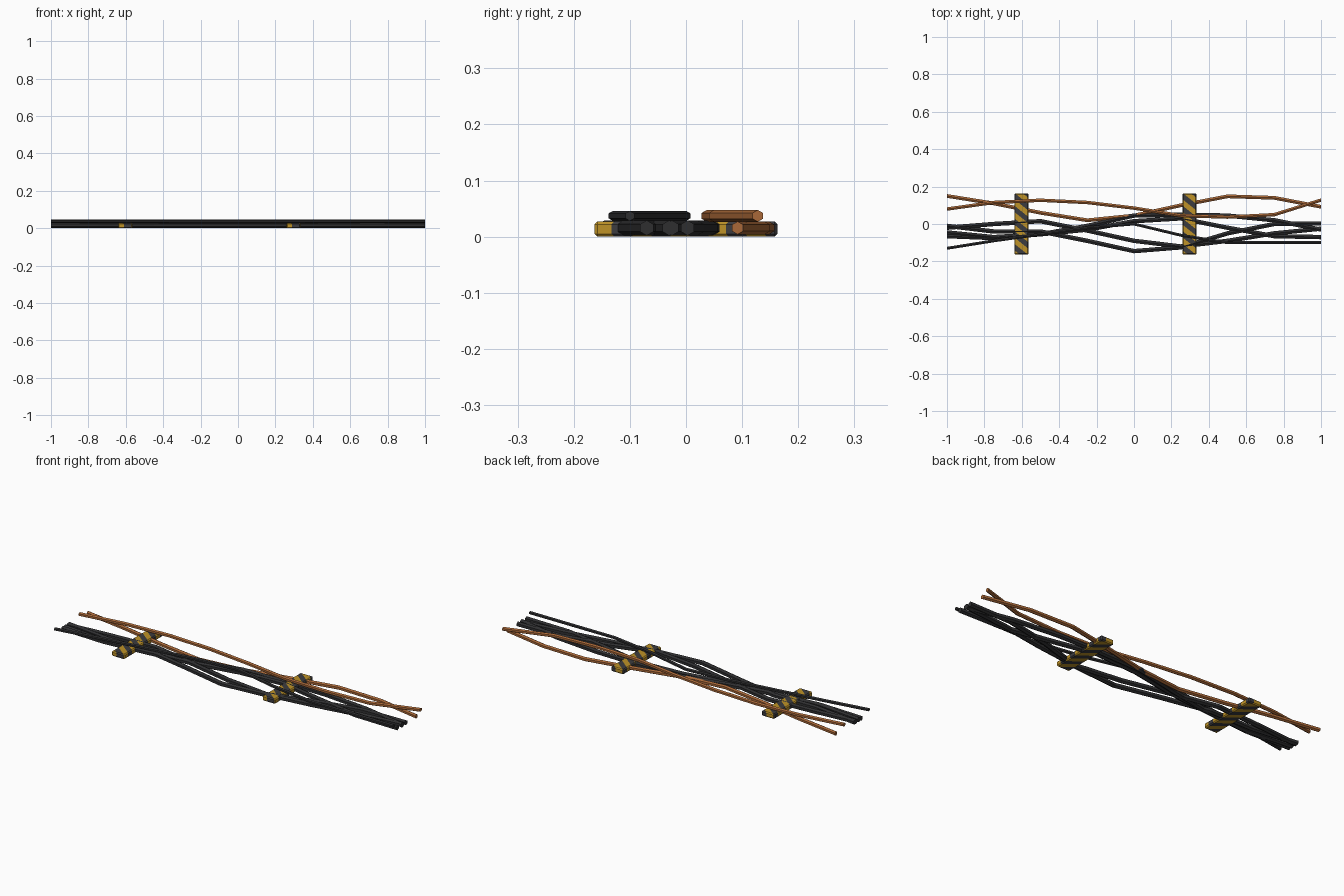
import bpy, bmesh, math
from mathutils import Vector

if "Cube" in bpy.data.objects:
    bpy.data.objects.remove(bpy.data.objects["Cube"])


def material(name, rgb):
    m = bpy.data.materials.new(name)
    m.diffuse_color = (*rgb, 1)
    m.use_nodes = True
    m.node_tree.nodes["Principled BSDF"].inputs["Base Color"].default_value = m.diffuse_color
    return m


BLACK = material("black rubber", (0.028, 0.028, 0.03))
COPPER = material("copper orange", (0.40, 0.14, 0.04))
YELLOW = material("hazard yellow", (0.52, 0.29, 0.02))
DARK = material("stripe dark grey", (0.045, 0.045, 0.05))


def finish(bm, name, mats):
    bmesh.ops.recalc_face_normals(bm, faces=bm.faces)
    me = bpy.data.meshes.new(name)
    bm.to_mesh(me)
    bm.free()
    for m in mats:
        me.materials.append(m)
    ob = bpy.data.objects.new(name, me)
    bpy.context.collection.objects.link(ob)
    return ob


# Six-sided cable: y positions every quarter unit along x, at one height
def cable(name, ys, z, r, mat):
    bm = bmesh.new()
    pts = [Vector((-1 + 0.25 * i, y, z)) for i, y in enumerate(ys)]
    rings = []
    for i, p in enumerate(pts):
        if 0 < i < len(pts) - 1:
            t = (pts[i + 1] - pts[i - 1]).normalized()
        else:
            t = Vector((1, 0, 0))
        side = Vector((-t.y, t.x, 0))
        ring = []
        for k in range(6):
            a = math.pi / 2 + k * math.pi / 3
            ring.append(bm.verts.new(p + side * r * math.cos(a) + Vector((0, 0, r * math.sin(a)))))
        rings.append(ring)
    for a, b in zip(rings, rings[1:]):
        for k in range(6):
            n = (k + 1) % 6
            bm.faces.new((a[k], a[n], b[n], b[k]))
    bm.faces.new(rings[0])
    bm.faces.new(rings[-1])
    finish(bm, name, [mat])


LOW, HIGH = 0.0155, 0.037
cable("black_cable_top", (-.13, -.09, -.055, -.02, 0, -.06, -.10, -.10, -.10), HIGH, 0.009, BLACK)
cable("black_cable_1", (-.02, 0, .015, -.035, -.09, -.12, -.09, -.05, -.025), LOW, 0.0135, BLACK)
cable("black_cable_2", (-.01, -.04, -.04, -.09, -.145, -.125, -.05, 0, .003), LOW, 0.0135, BLACK)
cable("black_cable_3", (-.065, -.075, -.055, -.01, .045, .05, .045, .02, -.03), LOW, 0.0135, BLACK)
cable("black_cable_4", (-.045, -.07, -.055, -.03, .015, .03, -.02, -.065, -.07), LOW, 0.0135, BLACK)
cable("orange_cable_top", (.08, .115, .127, .115, .085, .045, .037, .05, .128), HIGH, 0.0105, COPPER)
cable("orange_cable_low", (.15, .11, .06, .02, .045, .10, .148, .14, .092), LOW, 0.0115, COPPER)


# Bevelled floor clamp, cut by diagonal planes into hazard stripes
def clamp(name, x):
    w, l, h, pitch = 0.076, 0.326, 0.027, 0.034
    bm = bmesh.new()
    bmesh.ops.create_cube(bm, size=1)
    for v in bm.verts:
        v.co = Vector((v.co.x * w, v.co.y * l, (v.co.z + 0.5) * h))
    bmesh.ops.bevel(bm, geom=bm.edges[:], offset=0.005, segments=1, affect='EDGES')
    n = Vector((0.8, 1, 0))
    for i in range(-6, 7):
        bmesh.ops.bisect_plane(bm, geom=bm.verts[:] + bm.edges[:] + bm.faces[:],
                               plane_co=(0, i * pitch, 0), plane_no=n)
    for f in bm.faces:
        f.material_index = math.floor(f.calc_center_median().dot(n) / pitch) % 2
    ob = finish(bm, name, [YELLOW, DARK])
    ob.location.x = x


clamp("striped_clamp_left", -0.602)
clamp("striped_clamp_right", 0.297)
